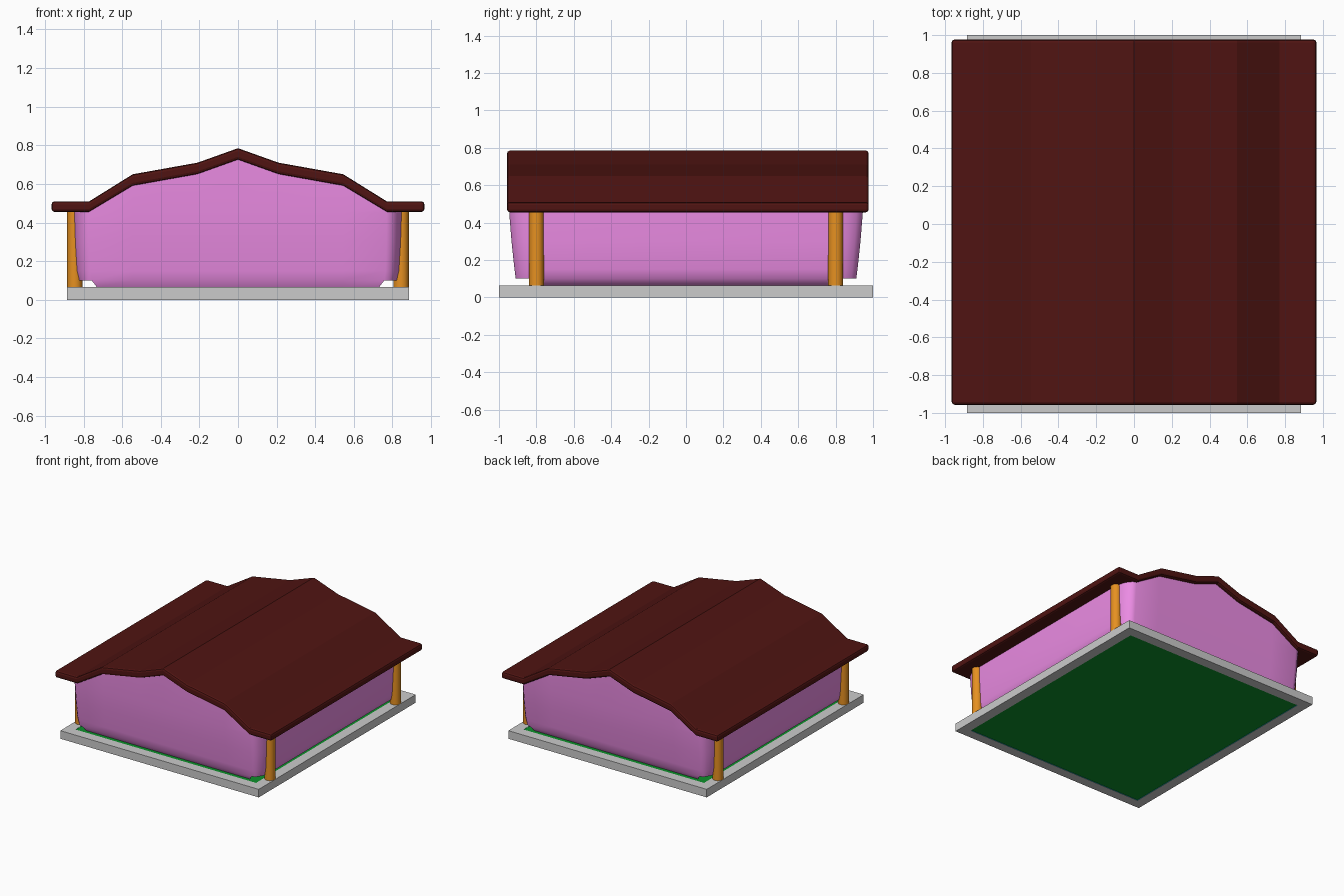
import bpy, bmesh, math

if "Cube" in bpy.data.objects:
    bpy.data.objects.remove(bpy.data.objects["Cube"])


def material(name, rgb):
    m = bpy.data.materials.new(name)
    m.diffuse_color = (*rgb, 1)
    m.use_nodes = True
    m.node_tree.nodes["Principled BSDF"].inputs["Base Color"].default_value = m.diffuse_color
    return m


ROOF = material("dark_red", (0.08, 0.007, 0.006))
WALL = material("violet", (0.83, 0.26, 0.77))
POST = material("orange", (0.79, 0.28, 0.015))
TRIM = material("teal", (0.003, 0.28, 0.28))
FLOOR = material("green", (0.004, 0.28, 0.024))


def make(name, verts, faces, mat=None):
    me = bpy.data.meshes.new(name)
    me.from_pydata(verts, [], faces)
    bm = bmesh.new()
    bm.from_mesh(me)
    bmesh.ops.recalc_face_normals(bm, faces=bm.faces)
    bm.to_mesh(me)
    bm.free()
    ob = bpy.data.objects.new(name, me)
    bpy.context.collection.objects.link(ob)
    if mat:
        me.materials.append(mat)
    return ob


def smooth(ob, angle):
    bpy.ops.object.select_all(action='DESELECT')
    ob.select_set(True)
    bpy.context.view_layer.objects.active = ob
    bpy.ops.object.shade_smooth_by_angle(angle=math.radians(angle))


# Base frame: rectangular ring, grey outside with teal top and inside
def rect(x, y, z):
    return [(-x, -y, z), (x, -y, z), (x, y, z), (-x, y, z)]


OUT, INN, H = (0.885, 1.0), (0.805, 0.92), 0.065
loops = [rect(*OUT, 0), rect(*OUT, H), rect(*INN, H), rect(*INN, 0)]
verts = [v for l in loops for v in l]
faces = []
for r in range(4):
    s = (r + 1) % 4
    faces += [(r * 4 + i, r * 4 + (i + 1) % 4, s * 4 + (i + 1) % 4, s * 4 + i) for i in range(4)]
frame = make("base_frame", verts, faces, material("plain_grey", (0.8, 0.8, 0.8)))
frame.data.materials.append(TRIM)
for p in list(frame.data.polygons)[8:12]:
    p.material_index = 1

# Floor slab inside the frame
bpy.ops.mesh.primitive_cube_add(size=1, location=(0, 0, 0.034))
floor = bpy.context.object
floor.name = "floor"
floor.scale = (1.61, 1.84, 0.058)
floor.data.materials.append(FLOOR)

# Roof: extruded half profile, mirrored, with bevelled rim
UNDER = [(0, 0.725), (0.21, 0.65), (0.545, 0.59), (0.77, 0.455), (0.965, 0.455)]
TOP = [(0, 0.785), (0.21, 0.71), (0.545, 0.65), (0.77, 0.51), (0.965, 0.51)]


def mirrored(pts):
    return [(-x, z) for x, z in reversed(pts[1:])] + pts


u, t = mirrored(UNDER), mirrored(TOP)
n = len(u)
rings = [[(x, y, z) for x, z in row] for y in (-0.957, 0.977) for row in (u, t)]
verts = [v for r in rings for v in r]
faces = []
for i in range(n - 1):
    for a, b in ((0, 1), (1, 3), (3, 2), (2, 0)):
        faces.append((a * n + i, a * n + i + 1, b * n + i + 1, b * n + i))
faces += [(0, n, 3 * n, 2 * n), (n - 1, 2 * n - 1, 4 * n - 1, 3 * n - 1)]
roof = make("roof", verts, faces, ROOF)
bev = roof.modifiers.new("rim", 'BEVEL')
bev.width = 0.015
bev.segments = 2
bev.limit_method = 'ANGLE'
bev.angle_limit = math.radians(60)


# Walls: one shell with rounded corners, gables and tucked-in lower edges
def under(x):
    x = abs(x)
    for (x0, z0), (x1, z1) in zip(UNDER, UNDER[1:]):
        if x <= x1:
            return z0 + (z1 - z0) * (x - x0) / (x1 - x0)


CX, CY, SEG = 0.77, 0.77, 5
gable_x = [-0.545, -0.21, 0, 0.21, 0.545]


def plan(dx, dy):
    """Closed outline pulled in by dx on the sides and dy front and back."""
    def corner(sx, sy, start):
        return [(sx * (CX - dx * 0.5) + (0.085 - dx * 0.5) * math.cos(a),
                 sy * CY + (0.175 - dy) * math.sin(a))
                for a in (start + math.pi / 2 * k / SEG for k in range(SEG + 1))]
    y = CY + 0.175 - dy
    return ([(x, -y) for x in gable_x] + corner(1, -1, -math.pi / 2) + corner(1, 1, 0)
            + [(x, y) for x in reversed(gable_x)] + corner(-1, 1, math.pi / 2)
            + corner(-1, -1, math.pi))


levels = [(0.065, 0.08, 0.055), (0.1, 0.025, 0.035), (0.15, 0.012, 0.028),
          (0.3, 0.004, 0.012), (0.45, 0, 0), (None, 0, 0)]
verts = []
for z, dx, dy in levels:
    verts += [(x, y, under(x) + 0.02 if z is None else z) for x, y in plan(dx, dy)]
n = len(verts) // len(levels)
top = plan(0, 0)
faces = []
for r in range(len(levels) - 1):
    for i in range(n):
        j = (i + 1) % n
        (x0, y0), (x1, y1) = top[i], top[j]
        straight = abs(x0 - x1) < 1e-5 or abs(y0 - y1) < 1e-5
        if r == 0 and not straight:      # open notch at each corner
            continue
        faces.append((r * n + i, r * n + j, (r + 1) * n + j, (r + 1) * n + i))
walls = make("walls", verts, faces, WALL)
smooth(walls, 60)

# Corner posts
for sx in (-1, 1):
    for sy in (-1, 1):
        bpy.ops.mesh.primitive_cylinder_add(vertices=12, radius=0.04, depth=0.41,
                                            location=(sx * 0.845, sy * 0.8, 0.265))
        post = bpy.context.object
        post.name = "corner_post"
        post.data.materials.append(POST)
        smooth(post, 40)
